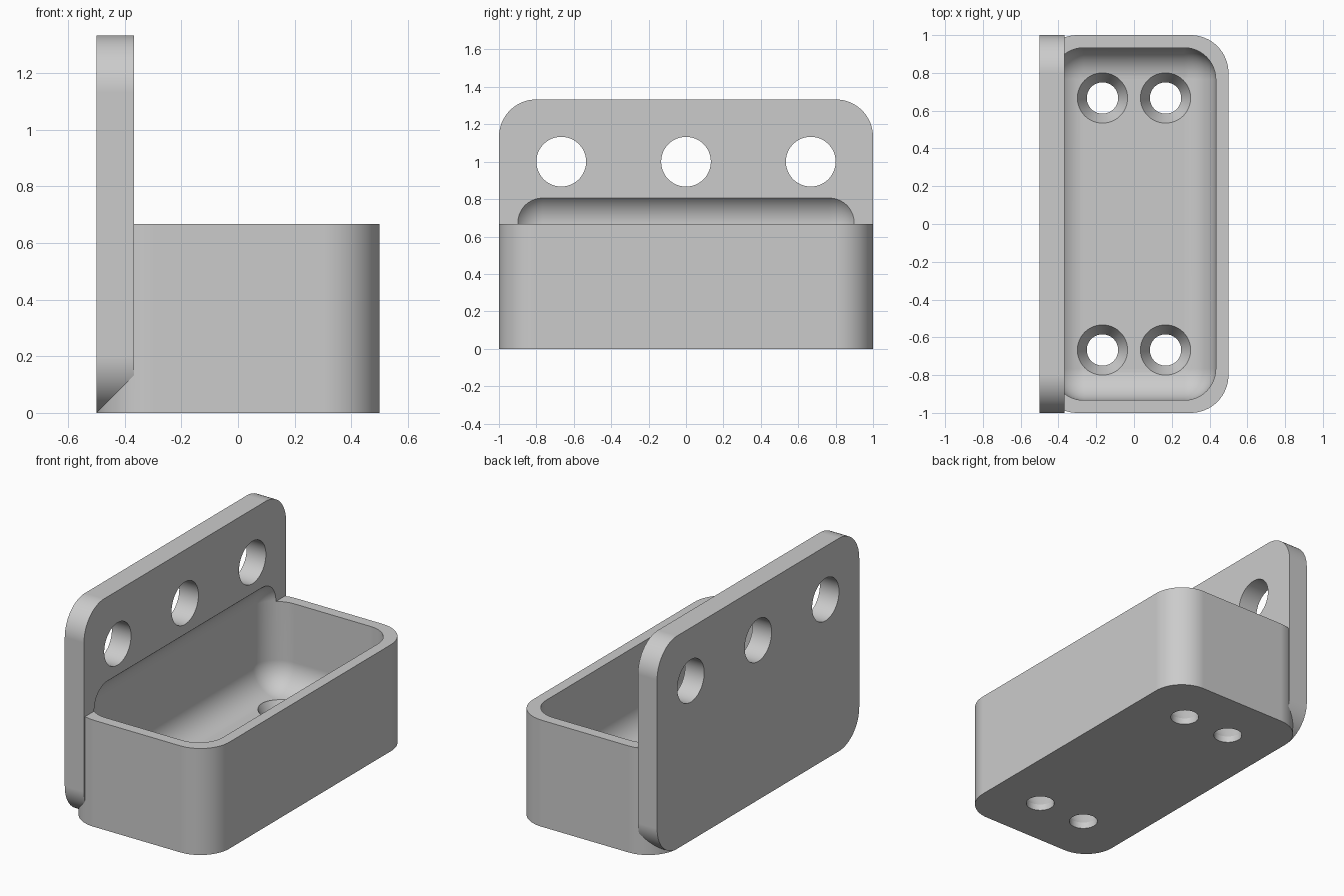
import bpy, bmesh, math
from mathutils import Matrix, Vector

default = bpy.data.objects.get("Cube")
if default:
    bpy.data.objects.remove(default, do_unlink=True)

WALL = 0.067       # tray wall thickness
SLAB = 0.133       # back plate and floor thickness
HOLE = 0.133       # mounting hole and countersink radius
SCREW = 0.083      # screw hole radius

grey = bpy.data.materials.new("light_grey")
grey.use_nodes = True
grey.diffuse_color = (0.6, 0.6, 0.6, 1)
grey.node_tree.nodes["Principled BSDF"].inputs["Base Color"].default_value = (0.6, 0.6, 0.6, 1)


def make_object(name, bm):
    bmesh.ops.recalc_face_normals(bm, faces=bm.faces)
    mesh = bpy.data.meshes.new(name)
    bm.to_mesh(mesh)
    bm.free()
    mesh.materials.append(grey)
    ob = bpy.data.objects.new(name, mesh)
    bpy.context.collection.objects.link(ob)
    return ob


def rounded_block(name, low, high, radius, axis=None, segments=12):
    """Block with the edges along one axis rounded, or every edge if axis is None."""
    low, high = Vector(low), Vector(high)
    bm = bmesh.new()
    bmesh.ops.create_cube(bm, size=1)
    bmesh.ops.scale(bm, vec=high - low, verts=bm.verts)
    bmesh.ops.translate(bm, vec=(low + high) / 2, verts=bm.verts)
    edges = [e for e in bm.edges if axis is None
             or abs((e.verts[0].co - e.verts[1].co)[axis]) > 0.01]
    bmesh.ops.bevel(bm, geom=edges, offset=radius, segments=segments,
                    profile=0.5, affect='EDGES')
    return make_object(name, bm)


def turned_cutter(name, profile, matrix, sides=48):
    """Closed solid turned about z from (radius, height) pairs."""
    bm = bmesh.new()
    rings = [[bm.verts.new((r * math.cos(a), r * math.sin(a), z))
              for a in (math.tau * i / sides for i in range(sides))]
             for r, z in profile]
    for a, b in zip(rings, rings[1:]):
        for i in range(sides):
            j = (i + 1) % sides
            bm.faces.new((a[i], a[j], b[j], b[i]))
    bm.faces.new(rings[0][::-1])
    bm.faces.new(rings[-1])
    bmesh.ops.transform(bm, matrix=matrix, verts=bm.verts)
    return make_object(name, bm)


def combine(target, tool, operation):
    tool.hide_render = True
    mod = target.modifiers.new(operation.lower(), 'BOOLEAN')
    mod.operation = operation
    mod.solver = 'EXACT'
    mod.object = tool
    bpy.context.view_layer.objects.active = target
    bpy.ops.object.modifier_apply(modifier=mod.name)
    bpy.data.objects.remove(tool, do_unlink=True)


# Tray body and upright back plate
bracket = rounded_block("tray_bracket", (-0.5, -1, 0), (0.5, 1, 0.667), 0.2, axis=2, segments=16)
plate = rounded_block("back_plate", (-0.5, -1, 0), (-0.5 + SLAB, 1, 1.333), 0.2, axis=0, segments=16)
combine(bracket, plate, 'UNION')

# Round-edged hollow that also bites into the plate
inner_x, inner_y = 0.5 - WALL, 1 - WALL
hollow = rounded_block("hollow_cutter", (-inner_x, -inner_y, SLAB), (inner_x, inner_y, 0.84), 0.167)
combine(bracket, hollow, 'DIFFERENCE')

# Three straight holes through the plate
for y in (-0.667, 0, 0.667):
    place = Matrix.Translation((-0.43, y, 1)) @ Matrix.Rotation(math.pi / 2, 4, 'Y')
    cutter = turned_cutter("plate_hole_cutter", [(HOLE, -0.2), (HOLE, 0.2)], place)
    combine(bracket, cutter, 'DIFFERENCE')

# Four countersunk screw holes in the floor
countersink = [(SCREW, -0.1), (SCREW, 0.04), (HOLE, SLAB), (HOLE, 0.3)]
for x in (-0.167, 0.167):
    for y in (-0.667, 0.667):
        cutter = turned_cutter("screw_hole_cutter", countersink, Matrix.Translation((x, y, 0)))
        combine(bracket, cutter, 'DIFFERENCE')

# Smooth fillets with crisp edges
bpy.ops.object.select_all(action='DESELECT')
bracket.select_set(True)
bpy.context.view_layer.objects.active = bracket
bpy.ops.object.shade_smooth_by_angle(angle=math.radians(25))
weighted = bracket.modifiers.new("weighted_normals", 'WEIGHTED_NORMAL')
weighted.keep_sharp = True
